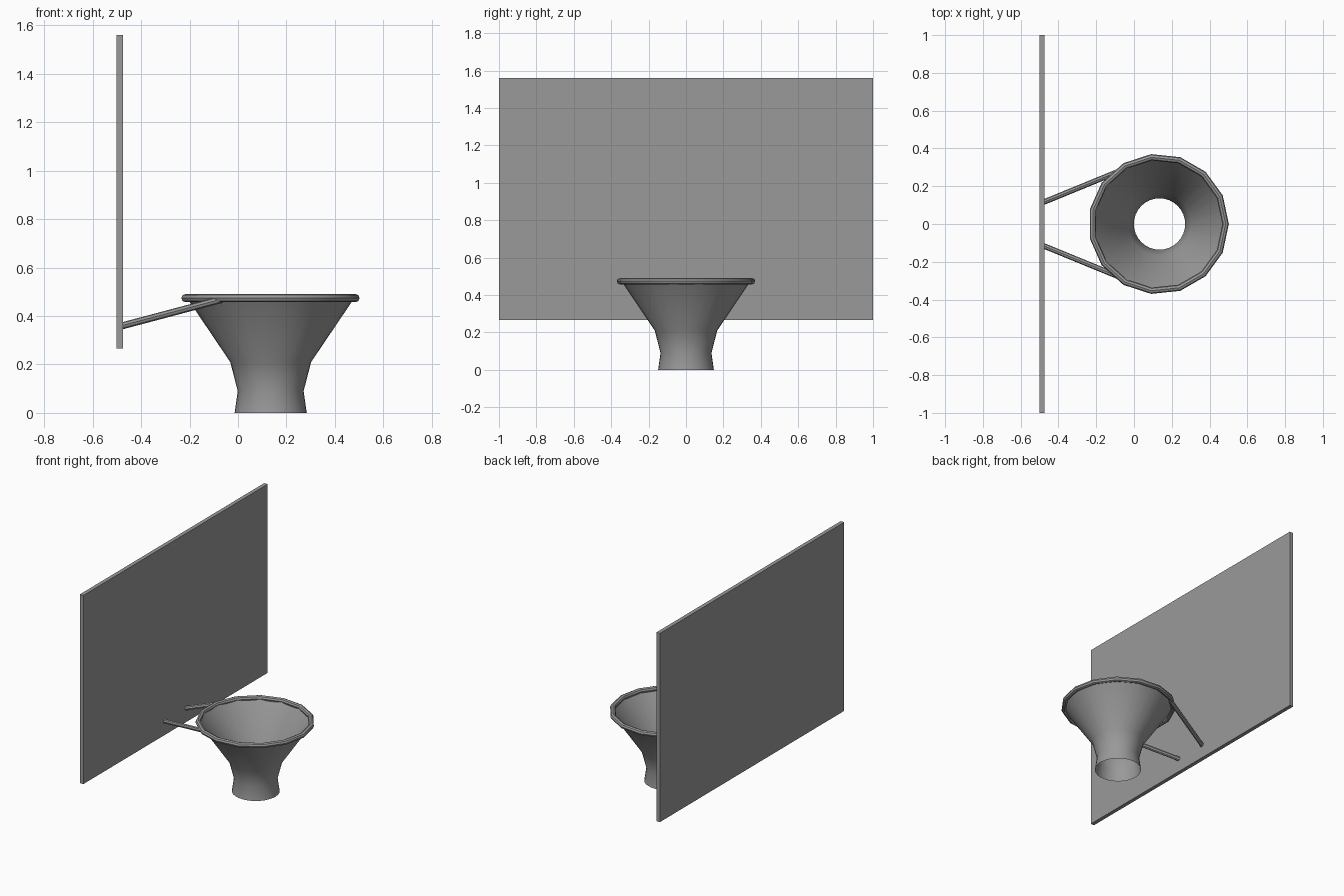
import bpy, bmesh
from math import cos, sin, pi, radians
from mathutils import Vector

if "Cube" in bpy.data.objects:
    bpy.data.objects.remove(bpy.data.objects["Cube"])

CX = 0.132  # hoop axis

grey = bpy.data.materials.new("dark_grey")
grey.diffuse_color = (0.32, 0.32, 0.32, 1)
grey.use_nodes = True
grey.node_tree.nodes["Principled BSDF"].inputs["Base Color"].default_value = grey.diffuse_color

def add_mesh(name, bm):
    mesh = bpy.data.meshes.new(name)
    bmesh.ops.recalc_face_normals(bm, faces=bm.faces)
    bm.to_mesh(mesh)
    bm.free()
    ob = bpy.data.objects.new(name, mesh)
    bpy.context.collection.objects.link(ob)
    return ob

def rod(name, a, b, radius, sides=8):
    a, b = Vector(a), Vector(b)
    bpy.ops.mesh.primitive_cylinder_add(vertices=sides, radius=radius,
                                        depth=(b - a).length, location=(a + b) / 2)
    ob = bpy.context.object
    ob.name = name
    ob.rotation_euler = (b - a).to_track_quat('Z', 'Y').to_euler()

# backboard
bpy.ops.mesh.primitive_cube_add(size=1, location=(-0.488, 0, 0.913))
board = bpy.context.object
board.name = "backboard"
board.scale = (0.027, 2.0, 1.295)

# rim: 15-sided ring
bpy.ops.mesh.primitive_torus_add(major_segments=15, minor_segments=8,
                                 major_radius=0.355, minor_radius=0.017,
                                 location=(CX - 0.002, 0, 0.474))
bpy.context.object.name = "rim"
bpy.ops.object.shade_smooth_by_angle(angle=radians(30))

# net: open surface of revolution
profile = [(0.149, 0.0), (0.136, 0.09), (0.167, 0.21), (0.344, 0.472)]
N = 32
bm = bmesh.new()
rings = [[bm.verts.new((CX + 0.003 + r * cos(2 * pi * i / N), r * sin(2 * pi * i / N), z))
          for i in range(N)] for r, z in profile]
for lo, hi in zip(rings, rings[1:]):
    for i in range(N):
        j = (i + 1) % N
        bm.faces.new((lo[i], lo[j], hi[j], hi[i]))
for f in bm.faces:
    f.smooth = True
add_mesh("net", bm)

# support arms from backboard to rim
for side, label in ((-1, "front"), (1, "back")):
    rod(label + "_support_arm", (-0.48, side * 0.115, 0.359),
        (-0.07, side * 0.283, 0.468), 0.0145)

# one dark grey finish for every part
for ob in bpy.context.collection.objects:
    ob.data.materials.append(grey)
